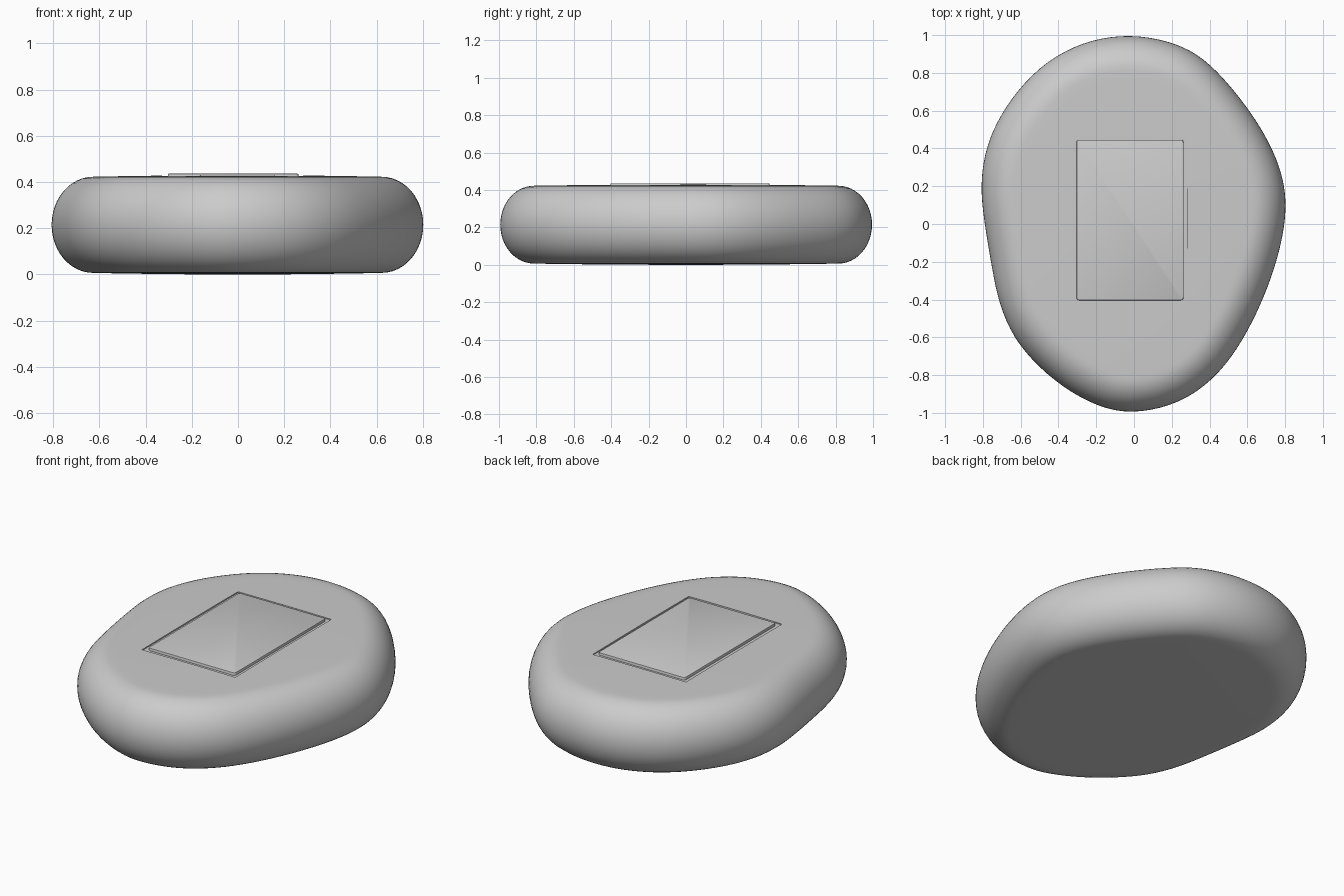
import bpy, bmesh, math
from mathutils import Vector

old = bpy.data.objects.get("Cube")
if old:
    bpy.data.objects.remove(old, do_unlink=True)

grey = bpy.data.materials.new("light grey")
grey.use_nodes = True
colour = (0.6, 0.6, 0.6, 1)
grey.diffuse_color = colour
grey.node_tree.nodes["Principled BSDF"].inputs["Base Color"].default_value = colour

MID, HALF, ROUND, STEPS = 0.215, 0.208, 0.18, 12
OUTLINE = [(-.02, 1), (.22, .955), (.4, .85), (.59, .63), (.71, .44), (.78, .27),
           (.805, .1), (.78, -.1), (.71, -.33), (.6, -.57), (.45, -.79), (.24, -.945),
           (-.02, -1), (-.22, -.95), (-.42, -.83), (-.61, -.64), (-.71, -.43),
           (-.755, -.21), (-.79, 0), (-.81, .2), (-.78, .41), (-.68, .62),
           (-.5, .83), (-.27, .96)]


def smooth_loop(points, cuts):
    """Closed Catmull-Rom loop through the points."""
    pts, out = [Vector(p) for p in points], []
    n = len(pts)
    for i in range(n):
        a, b, c, d = (pts[(i + k) % n] for k in (-1, 0, 1, 2))
        for j in range(cuts):
            t = j / cuts
            out.append(b + (c - a) * t / 2 + (a * 2 - b * 5 + c * 4 - d) * t**2 / 2
                       + (b * 3 - a - c * 3 + d) * t**3 / 2)
    for _ in range(6):      # relax small wobbles
        out = [(out[i - 1] + p * 2 + out[(i + 1) % len(out)]) / 4
               for i, p in enumerate(out)]
    return out


def finish(bm, name):
    bmesh.ops.recalc_face_normals(bm, faces=bm.faces)
    mesh = bpy.data.meshes.new(name)
    bm.to_mesh(mesh)
    bm.free()
    obj = bpy.data.objects.new(name, mesh)
    bpy.context.collection.objects.link(obj)
    mesh.materials.append(grey)
    return obj


def box(name, x0, x1, y0, y1, z0, z1, corner=0, edge=0):
    bm = bmesh.new()
    bmesh.ops.create_cube(bm, size=1)
    for v in bm.verts:
        v.co = ((x0 + x1) / 2 + v.co.x * (x1 - x0),
                (y0 + y1) / 2 + v.co.y * (y1 - y0),
                (z0 + z1) / 2 + v.co.z * (z1 - z0))
    if corner:
        upright = [e for e in bm.edges if abs(e.verts[0].co.z - e.verts[1].co.z) > 0.001]
        bmesh.ops.bevel(bm, geom=upright, offset=corner, segments=4,
                        profile=0.5, affect='EDGES')
        rim = [e for e in bm.edges if all(v.co.z > z1 - 0.001 for v in e.verts)]
        bmesh.ops.bevel(bm, geom=rim, offset=edge, segments=2,
                        profile=0.5, affect='EDGES')
    return finish(bm, name)


def shade(obj, angle):
    bpy.ops.object.select_all(action='DESELECT')
    obj.select_set(True)
    bpy.context.view_layer.objects.active = obj
    bpy.ops.object.shade_smooth_by_angle(angle=math.radians(angle))


# Pebble body: inset outlines stacked through a rounded side, gently domed caps
loop = smooth_loop(OUTLINE, 5)
count = len(loop)
normals = []
for i in range(count):
    t = (loop[(i + 1) % count] - loop[i - 1]).normalized()
    normals.append(Vector((t.y, -t.x)))      # points inward for a clockwise loop
if normals[0].dot(loop[0]) > 0:
    normals = [-n for n in normals]

levels = []      # (inset, scale, height)
side = [math.pi * (k / (2 * STEPS) - 0.5) for k in range(2 * STEPS + 1)]
caps = [0.06, 0.4, 0.7, 0.85, 0.95]
dome = 0.215 - HALF
for s in caps:
    levels.append((ROUND, s, MID - HALF - dome * (1 - s * s)))
for a in side:
    levels.append((ROUND * (1 - math.cos(a)), 1, MID + HALF * math.sin(a)))
for s in reversed(caps):
    levels.append((ROUND, s, MID + HALF + dome * (1 - s * s)))

bm = bmesh.new()
rings = []
for inset, scale, z in levels:
    rings.append([bm.verts.new((*((p + n * inset) * scale), z))
                  for p, n in zip(loop, normals)])
for lower, upper in zip(rings, rings[1:]):
    for i in range(count):
        j = (i + 1) % count
        bm.faces.new((lower[i], lower[j], upper[j], upper[i]))
bm.faces.new(rings[0])
bm.faces.new(rings[-1])
body = finish(bm, "pebble_body")

# Shallow rectangular recess in the top
cutter = box("recess_cutter", -.328, .282, -.428, .468, .42, .6)
cutter.hide_render = True
cut = body.modifiers.new("recess", 'BOOLEAN')
cut.operation = 'DIFFERENCE'
cut.solver = 'EXACT'
cut.object = cutter
bpy.context.view_layer.objects.active = body
bpy.ops.object.modifier_apply(modifier=cut.name)
bpy.data.objects.remove(cutter, do_unlink=True)
shade(body, 30)

# Raised panel sitting in the recess
panel = box("top_panel", -.304, .262, -.404, .446, .412, .436, corner=.014, edge=.004)
shade(panel, 30)
